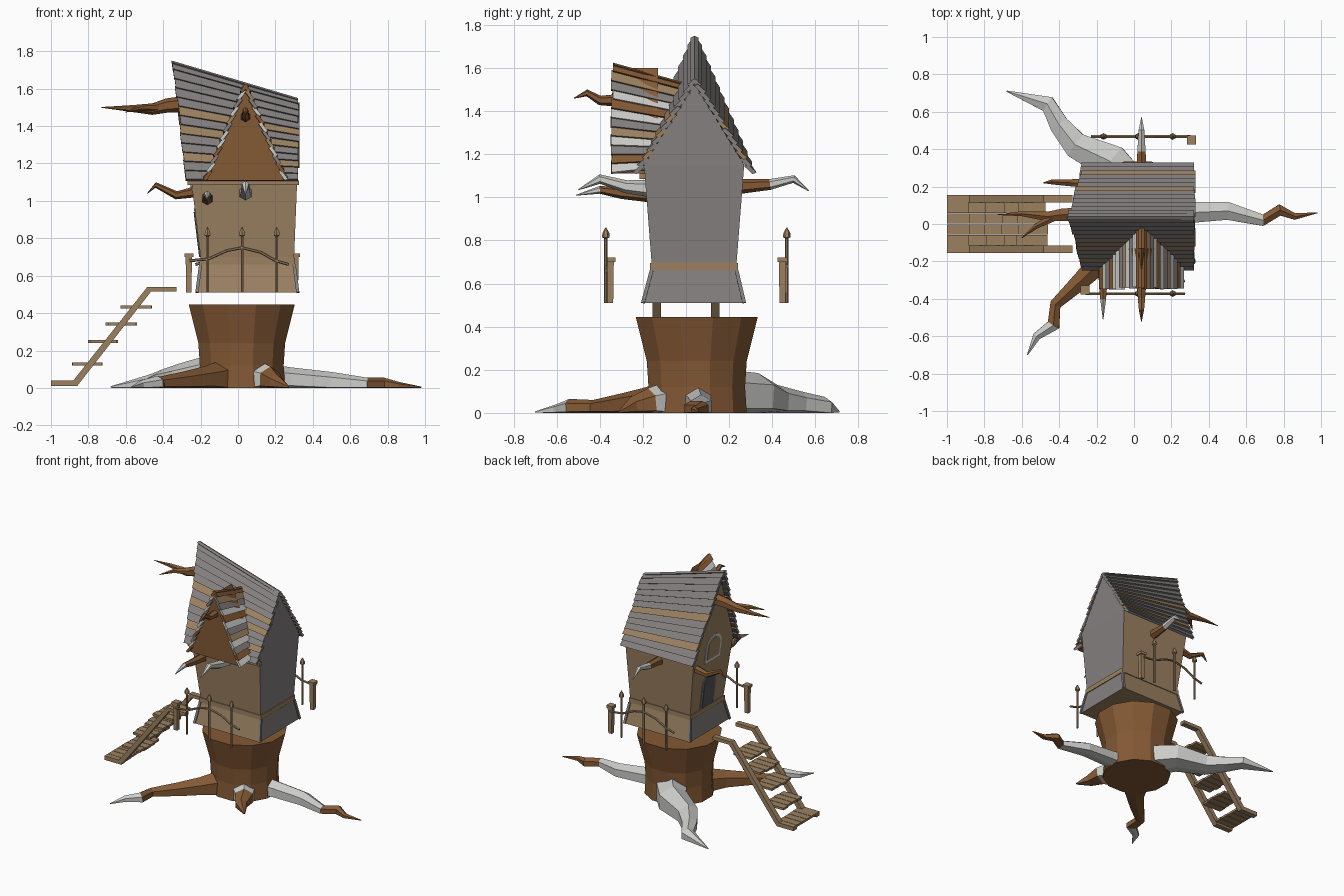
import bpy, bmesh, math, random
from mathutils import Vector as V

random.seed(4)
cube = bpy.data.objects.get("Cube")
if cube:
    bpy.data.objects.remove(cube)


def material(name, rgb):
    m = bpy.data.materials.new(name)
    m.use_nodes = True
    m.diffuse_color = (*rgb, 1)
    bsdf = m.node_tree.nodes["Principled BSDF"]
    bsdf.inputs["Base Color"].default_value = (*rgb, 1)
    bsdf.inputs["Roughness"].default_value = 0.9
    return m


MATS = [material("bark brown", (0.23, 0.10, 0.035)),
        material("tan wood", (0.33, 0.22, 0.12)),
        material("weathered grey", (0.23, 0.215, 0.21)),
        material("pale bark", (0.60, 0.60, 0.58)),
        material("dark iron", (0.09, 0.09, 0.10))]
BARK, TAN, GREY, PALE, DARK = range(5)


def finish(name, bm):
    bmesh.ops.recalc_face_normals(bm, faces=bm.faces)
    mesh = bpy.data.meshes.new(name)
    bm.to_mesh(mesh)
    bm.free()
    for m in MATS:
        mesh.materials.append(m)
    ob = bpy.data.objects.new(name, mesh)
    bpy.context.collection.objects.link(ob)
    return ob


def prism(bm, poly, offset, mat):
    """Extrude a polygon along an offset vector."""
    a = [bm.verts.new(V(p)) for p in poly]
    b = [bm.verts.new(V(p) + V(offset)) for p in poly]
    n = len(a)
    faces = [bm.faces.new(a), bm.faces.new(b)]
    faces += [bm.faces.new((a[i], a[(i + 1) % n], b[(i + 1) % n], b[i])) for i in range(n)]
    for f in faces:
        f.material_index = mat


def tube(name, pts, radii, mats, sides=6, squash=1.0):
    """Faceted tapering tube; mats gives one colour per segment."""
    bm = bmesh.new()
    pts = [V(p) for p in pts]
    rings = []
    for i, p in enumerate(pts):
        t = (pts[min(i + 1, len(pts) - 1)] - pts[max(i - 1, 0)]).normalized()
        ref = V((0, 1, 0)) if abs(t.z) > 0.9 else V((0, 0, 1))
        side = t.cross(ref).normalized()
        up = side.cross(t)
        ring = []
        for k in range(sides):
            a = math.tau * (k + 0.5) / sides
            v = p + radii[i] * (side * math.cos(a) + up * math.sin(a) * squash)
            v.z = max(v.z, 0)
            ring.append(bm.verts.new(v))
        rings.append(ring)
    for i in range(len(rings) - 1):
        for k in range(sides):
            q = (k + 1) % sides
            f = bm.faces.new((rings[i][k], rings[i][q], rings[i + 1][q], rings[i + 1][k]))
            f.material_index = mats[min(i, len(mats) - 1)]
    bm.faces.new(rings[0]).material_index = mats[0]
    bm.faces.new(rings[-1]).material_index = mats[-1]
    return finish(name, bm)


def plank_slope(name, eave0, eave1, ridge0, ridge1, out, colours, thick=0.02):
    """Overlapping boards from eave to ridge on one roof slope."""
    bm = bmesh.new()
    e0, e1, r0, r1, out = map(V, (eave0, eave1, ridge0, ridge1, out))
    n = len(colours)
    for i, c in enumerate(colours):
        t0, t1 = i / n, min((i + 1.25) / n, 1)
        j = (e1 - e0).normalized() * random.uniform(-0.006, 0.006)
        lift = out * 0.014
        quad = (e0.lerp(r0, t0) + lift + j, e1.lerp(r1, t0) + lift + j,
                e1.lerp(r1, t1) + j, e0.lerp(r0, t1) + j)
        prism(bm, quad, out * -thick, c)
    return finish(name, bm)


# Trunk
tube("trunk", [(0.02, 0.05, z) for z in (0, 0.12, 0.24, 0.445)],
     (0.24, 0.232, 0.24, 0.293), [BARK], sides=12)

# Roots
tube("left_root", [(0.15, 0.05, 0.05), (0.28, 0.06, 0.045), (0.5, 0.07, 0.03), (0.69, 0.02, 0.02),
                   (0.78, 0.075, 0.02), (0.86, 0.04, 0.012), (0.98, 0.06, 0.004)],
     (0.08, 0.065, 0.055, 0.035, 0.035, 0.02, 0.003), [PALE, PALE, PALE, BARK])
tube("front_right_root", [(-0.08, -0.08, 0.05), (-0.18, -0.2, 0.045), (-0.28, -0.3, 0.035),
                          (-0.42, -0.43, 0.025), (-0.43, -0.54, 0.025), (-0.52, -0.6, 0.015),
                          (-0.57, -0.7, 0.004)],
     (0.1, 0.07, 0.055, 0.035, 0.04, 0.025, 0.003), [BARK, BARK, BARK, BARK, PALE])
tube("back_right_root", [(-0.02, 0.2, 0.08), (-0.12, 0.33, 0.075), (-0.31, 0.42, 0.05),
                         (-0.4, 0.53, 0.04), (-0.46, 0.64, 0.025), (-0.68, 0.71, 0.005)],
     (0.12, 0.11, 0.08, 0.06, 0.05, 0.004), [PALE])
tube("front_left_root", [(0.1, -0.08, 0.05), (0.17, -0.17, 0.045), (0.2, -0.25, 0.03), (0.27, -0.31, 0.005)],
     (0.1, 0.07, 0.045, 0.006), [PALE, BARK])

# House walls: rings from skirt to eaves, closed by a tilted ridge
LEVELS = [(0.51, -0.22, 0.32, -0.2, 0.27), (0.66, -0.2, 0.30, -0.16, 0.235),
          (0.70, -0.2, 0.30, -0.16, 0.235), (1.15, -0.255, 0.318, -0.195, 0.27)]
bm = bmesh.new()
rings = [[bm.verts.new(p) for p in ((a, c, z), (b, c, z), (b, d, z), (a, d, z))]
         for z, a, b, c, d in LEVELS]
for lo, hi in zip(rings, rings[1:]):
    for k in range(4):
        bm.faces.new((lo[k], lo[(k + 1) % 4], hi[(k + 1) % 4], hi[k]))
bm.faces.new(rings[0])
top = rings[-1]
ra, rb = bm.verts.new((-0.315, 0.04, 1.68)), bm.verts.new((0.318, 0.04, 1.525))
for loop in ((top[0], top[1], rb, ra), (top[2], top[3], ra, rb), (top[1], top[2], rb), (top[3], top[0], ra)):
    bm.faces.new(loop)
bmesh.ops.recalc_face_normals(bm, faces=bm.faces)
for f in bm.faces:
    z = f.calc_center_median().z
    grey = (f.normal.x > 0.7 and not 0.66 < z < 0.7) or (f.normal.x < -0.7 and z < 0.66)
    f.material_index = GREY if grey else TAN
finish("house_walls", bm)

# Grey boards on the skirt corners, and the band above the skirt
low, mid = LEVELS[0], LEVELS[1]
for ix, sx in ((1, "right"), (2, "left")):
    for iy, sy in ((3, "front"), (4, "back")):
        tube(f"{sy}_{sx}_corner_board", [(low[ix], low[iy], low[0]), (mid[ix], mid[iy], mid[0])],
             (0.012, 0.012), [GREY], sides=4)
bm = bmesh.new()
prism(bm, [(-0.206, -0.166, 0.66), (0.306, -0.166, 0.66), (0.306, 0.241, 0.66), (-0.206, 0.241, 0.66)],
      (0, 0, 0.035), TAN)
finish("wall_band", bm)


# Door and window on the entrance wall
def arch(name, z0, z1, half, mat, depth):
    bm = bmesh.new()
    yz = [(-half, z0), (half, z0)]
    yz += [(half * math.cos(a), z1 - half + half * math.sin(a))
           for a in (math.pi * k / 8 for k in range(9))]
    poly = [(-0.2 - (z - 0.7) * 0.122 - depth, 0.04 + y, z) for y, z in yz]
    prism(bm, poly, (0.009, 0, 0), mat)
    finish(name, bm)


arch("door_frame", 0.7, 0.96, 0.085, GREY, 0.004)
arch("door", 0.7, 0.94, 0.065, DARK, 0.008)
arch("window_frame", 1.05, 1.25, 0.09, PALE, 0.004)
arch("window_pane", 1.07, 1.23, 0.07, TAN, 0.008)

# Main roof
G, T, B, P = GREY, TAN, BARK, PALE
for side, s, cols in (("front", -1, [G, G, T, G, G, T, G, T, G, G, G, G, G]),
                      ("back", 1, [G, G, T, G, G, G, T, G, G, G, G, G, G])):
    y = 0.04 + s * 0.275
    plank_slope(f"{side}_roof_planks", (-0.275, y, 1.11), (0.325, y, 1.11),
                (-0.35, 0.04, 1.75), (0.325, 0.04, 1.55), (0, s * 0.9, 0.43), cols)
bm = bmesh.new()
prism(bm, [(-0.27, -0.215, 1.085), (0.325, -0.215, 1.085), (0.325, -0.215, 1.11), (-0.27, -0.215, 1.11)],
      (0, 0.03, 0), TAN)
finish("front_eave_beam", bm)

# Dormer
bm = bmesh.new()
prism(bm, [(-0.165, -0.33, 1.11), (0.245, -0.33, 1.11), (0.04, -0.33, 1.6)], (0, 0.2, 0), BARK)
finish("dormer_wall", bm)
for side, s, cols in (("right", -1, [B, P, G, B, P, P, G, T, P, G, P, B]),
                      ("left", 1, [P, B, G, P, T, G, P, B, P, G, T, B])):
    x = 0.04 + s * 0.215
    plank_slope(f"dormer_{side}_planks", (x, -0.35, 1.11), (x, -0.17, 1.13),
                (0.04, -0.34, 1.625), (0.04, 0.0, 1.53), (s * 0.9, 0, 0.43), cols, 0.018)

# Branches growing from the walls
tube("dormer_branch", [(0.04, -0.31, 1.45), (0.04, -0.4, 1.45), (0.04, -0.46, 1.485), (0.04, -0.52, 1.46)],
     (0.03, 0.022, 0.016, 0.002), [BARK])
tube("front_branch", [(0.04, -0.16, 1.04), (0.04, -0.28, 1.05), (0.04, -0.4, 1.085), (0.04, -0.5, 1.035)],
     (0.04, 0.03, 0.022, 0.002), [PALE])
tube("front_right_branch", [(-0.165, -0.16, 1.01), (-0.165, -0.3, 1.02), (-0.165, -0.4, 1.035), (-0.165, -0.51, 1.01)],
     (0.034, 0.027, 0.018, 0.002), [BARK, BARK, PALE])
tube("back_branch", [(0.04, 0.24, 1.05), (0.04, 0.39, 1.06), (0.04, 0.5, 1.085), (0.04, 0.57, 1.03)],
     (0.035, 0.025, 0.018, 0.002), [BARK, PALE])
tube("right_low_branch", [(-0.22, 0.22, 1.05), (-0.33, 0.22, 1.03), (-0.44, 0.225, 1.085), (-0.485, 0.22, 1.04)],
     (0.03, 0.022, 0.015, 0.002), [BARK])
tube("right_high_branch", [(-0.26, 0.05, 1.52), (-0.38, 0.05, 1.51), (-0.46, 0.04, 1.49), (-0.6, 0.055, 1.495), (-0.73, 0.05, 1.5)],
     (0.045, 0.038, 0.03, 0.015, 0.002), [BARK])
tube("right_high_twig", [(-0.42, 0.04, 1.5), (-0.52, -0.01, 1.5), (-0.6, -0.075, 1.475)],
     (0.025, 0.016, 0.002), [BARK])

# Railings: three finial posts, a stout square post and a sagging rail on each side
for side, s, y in (("front", 1, -0.372), ("back", -1, 0.468)):
    for k, dx in enumerate((-0.185, 0, 0.185)):
        tube(f"{side}_rail_post_{k + 1}", [(0.022 + s * dx, y, z) for z in (0.51, 0.81, 0.815, 0.835, 0.86)],
             (0.008, 0.008, 0.018, 0.016, 0.002), [TAN])
    tube(f"{side}_square_post", [(0.022 - s * 0.285, y + s * 0.02, z) for z in (0.51, 0.7, 0.7, 0.72)],
         (0.02, 0.024, 0.034, 0.034), [TAN], sides=4)
    tube(f"{side}_rail", [(0.022 + s * x, y, z) for x, z in
                          ((-0.28, 0.68), (-0.18, 0.69), (-0.08, 0.735), (0, 0.75), (0.1, 0.725), (0.18, 0.68), (0.25, 0.66))],
         [0.008] * 7, [TAN])

# Stairs: two bent stringers and plank treads
PROFILE = [(-1, 0.01), (-0.86, 0.01), (-0.465, 0.515), (-0.33, 0.515),
           (-0.33, 0.54), (-0.485, 0.54), (-0.88, 0.04), (-1, 0.04)]
for side, y in (("front", -0.155), ("back", 0.115)):
    bm = bmesh.new()
    prism(bm, [(x, y, z) for x, z in PROFILE], (0, 0.04, 0), TAN)
    finish(f"{side}_stringer", bm)
bm = bmesh.new()
for x, z in ((-0.925, 0.025), (-0.805, 0.12), (-0.72, 0.24), (-0.625, 0.335), (-0.545, 0.425)):
    for k in range(4):
        y = -0.114 + k * 0.058
        a, b = x - 0.07 - random.uniform(0, 0.015), x + 0.07 + random.uniform(0, 0.015)
        a = max(a, -1)
        prism(bm, [(a, y, z), (b, y, z), (b, y + 0.054, z), (a, y + 0.054, z)], (0, 0, 0.016), TAN)
finish("stair_treads", bm)
